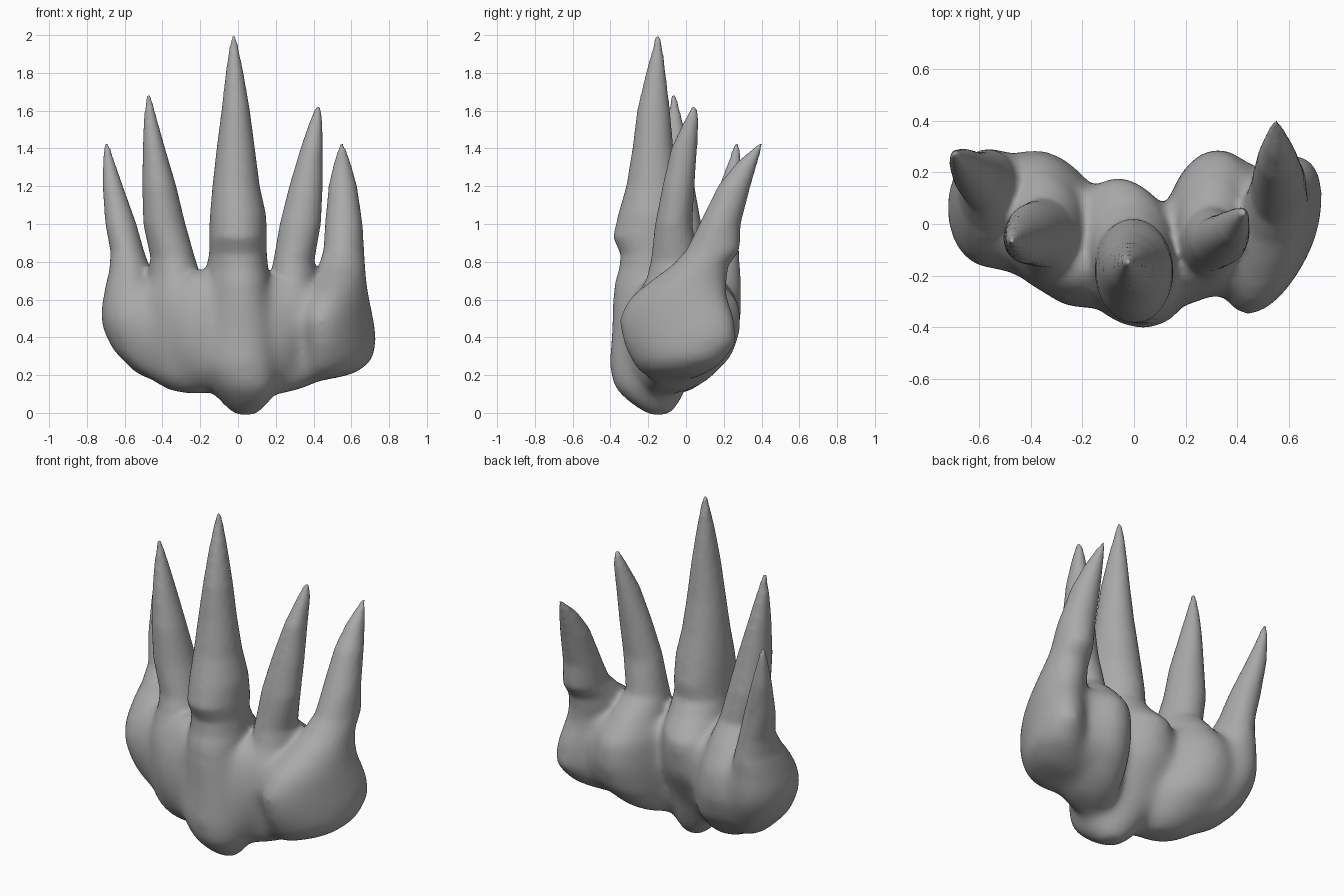
import bpy, bmesh, math
from mathutils import Matrix

grey = bpy.data.materials.new("bone_grey")
grey.diffuse_color = (0.4, 0.4, 0.4, 1)
SIDES = 24


def loft(bm, rings, shear=0.0, slope=0.0):
    """Closed tube through rings of (z, x, y, radius x, radius y).
    Shear skews the swollen root in plan, slope tilts its underside."""
    prev = None
    for z, x, y, rx, ry in rings:
        k = shear * max(0.0, min(1.0, (0.95 - z) / 0.4))
        tilt = slope * max(0.0, min(1.0, (0.55 - z) / 0.25))
        ring = []
        for s in range(SIDES):
            a = 2 * math.pi * s / SIDES
            dx, dy = rx * math.cos(a), ry * math.sin(a)
            ring.append(bm.verts.new((x + dx + k * dy, y + dy, z + tilt * dx)))
        if prev:
            for s in range(SIDES):
                t = (s + 1) % SIDES
                bm.faces.new((prev[s], prev[t], ring[t], ring[s]))
        else:
            bm.faces.new(ring[::-1])
        prev = ring
    bm.faces.new(prev)


def lump(bm, centre, radii):
    """Ellipsoid that fills the flesh between two roots."""
    m = Matrix.Translation(centre) @ Matrix.Diagonal((*radii, 1))
    bmesh.ops.create_uvsphere(bm, u_segments=24, v_segments=16, radius=1, matrix=m)


bm = bmesh.new()

# Middle claw and its root
loft(bm, [(-.015, .04, -.14, .065, .06), (.05, .04, -.165, .125, .135), (.13, .025, -.19, .175, .195),
          (.25, -.01, -.18, .22, .23), (.45, -.02, -.115, .22, .28), (.65, -.02, -.10, .195, .29),
          (.76, -.005, -.14, .165, .215), (.84, 0, -.165, .153, .182), (.93, 0, -.183, .153, .205),
          (1.05, 0, -.18, .149, .18), (1.2, -.01, -.175, .126, .142), (1.4, -.012, -.175, .102, .109),
          (1.6, -.012, -.172, .076, .088), (1.8, -.018, -.16, .048, .053),
          (1.93, -.022, -.15, .026, .028), (2.005, -.022, -.15, .012, .012)], -.2)

# Inner left claw and root
loft(bm, [(.105, -.27, -.08, .10, .09), (.17, -.30, -.06, .18, .17), (.3, -.32, -.01, .23, .255),
          (.45, -.33, .005, .225, .29), (.6, -.34, .005, .195, .275), (.73, -.34, -.01, .14, .19),
          (.82, -.345, -.035, .118, .135), (1.0, -.39, -.04, .112, .122), (1.2, -.417, -.055, .091, .101),
          (1.4, -.445, -.058, .06, .072), (1.55, -.463, -.06, .037, .042),
          (1.69, -.475, -.065, .012, .012)], -.2, -.12)

# Outer left claw and root
loft(bm, [(.20, -.48, 0, .09, .10), (.265, -.52, .03, .145, .165), (.4, -.55, .05, .17, .22),
          (.5, -.56, .06, .17, .24), (.62, -.565, .08, .152, .22), (.75, -.57, .13, .112, .157),
          (.85, -.585, .165, .09, .117), (1.0, -.62, .19, .083, .092), (1.2, -.663, .235, .055, .06),
          (1.35, -.688, .26, .029, .03), (1.435, -.695, .27, .012, .012)], 0, -.45)

# Inner right claw and root
loft(bm, [(.115, .28, -.10, .10, .09), (.175, .29, -.05, .17, .17), (.3, .3, 0, .18, .25),
          (.45, .3, .005, .185, .295), (.6, .3, .005, .175, .28), (.71, .3, -.02, .135, .19),
          (.8, .295, -.06, .109, .127), (1.0, .33, -.065, .11, .099), (1.2, .36, -.04, .09, .085),
          (1.4, .39, -.01, .06, .07), (1.55, .415, .03, .034, .038),
          (1.63, .424, .045, .012, .012)], .1, .25)

# Outer right claw and root
loft(bm, [(.185, .50, -.08, .125, .13), (.245, .535, -.05, .17, .225), (.36, .545, -.03, .168, .305),
          (.5, .53, -.05, .163, .315), (.62, .53, -.04, .152, .26), (.70, .535, .015, .14, .20),
          (.78, .55, .075, .122, .15), (.86, .56, .142, .108, .142), (1.0, .56, .18, .10, .11),
          (1.2, .555, .255, .076, .087), (1.32, .552, .32, .046, .058),
          (1.425, .55, .395, .014, .014)], .3, .22)

# Flesh between neighbouring roots, front, back and underside
lump(bm, (-.20, -.15, .44), (.19, .18, .32))
lump(bm, (.20, -.14, .42), (.15, .175, .31))
lump(bm, (-.47, .03, .45), (.17, .22, .27))
lump(bm, (.42, .03, .45), (.14, .215, .25))
lump(bm, (.18, -.12, .30), (.16, .16, .19))
lump(bm, (.40, -.04, .34), (.16, .20, .16))

mesh = bpy.data.meshes.new("claw_lofts")
bm.to_mesh(mesh)
bm.free()
mesh.materials.append(grey)
claws = bpy.data.objects.new("clawed_root", mesh)
bpy.context.collection.objects.link(claws)

# Fuse everything into one skin
fuse = claws.modifiers.new("fuse", 'REMESH')
fuse.mode = 'VOXEL'
fuse.voxel_size = 0.015
fuse.use_smooth_shade = True
depsgraph = bpy.context.evaluated_depsgraph_get()
skin = bpy.data.meshes.new_from_object(claws.evaluated_get(depsgraph))
claws.modifiers.clear()

# Soften the claws a little and the root a lot
bm = bmesh.new()
bm.from_mesh(skin)
for step in range(45):
    limit = 3.0 if step < 4 else 0.72 - 0.002 * step
    bmesh.ops.smooth_vert(bm, verts=[v for v in bm.verts if v.co.z < limit], factor=0.5,
                          use_axis_x=True, use_axis_y=True, use_axis_z=True)
for f in bm.faces:
    f.smooth = True
    f.material_index = 0
bm.to_mesh(skin)
bm.free()
if not skin.materials:
    skin.materials.append(grey)
skin.name = "clawed_root"
claws.data = skin
